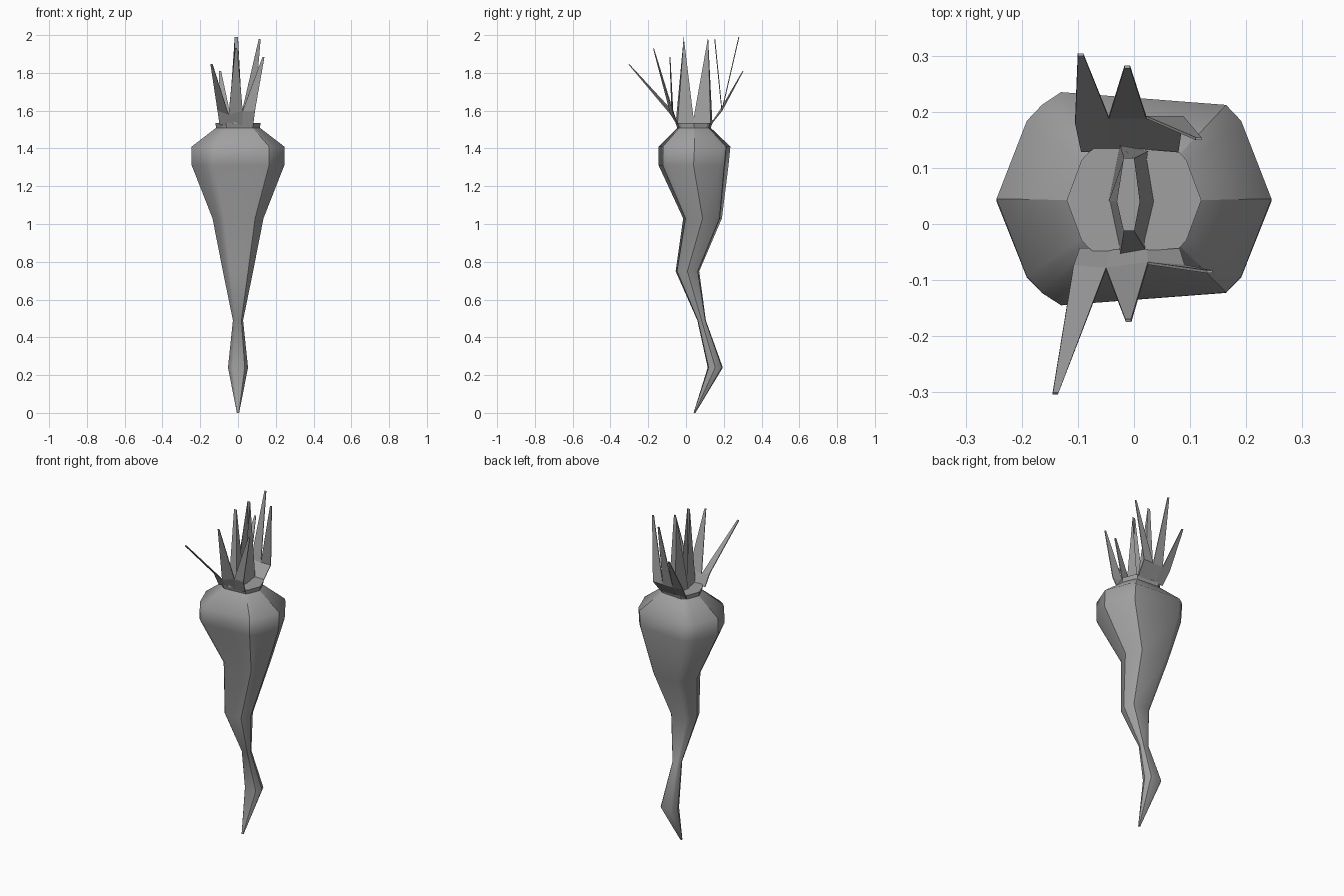
import bpy, bmesh, math

cube = bpy.data.objects.get("Cube")
if cube:
    bpy.data.objects.remove(cube, do_unlink=True)

grey = bpy.data.materials.new("plain grey")
grey.use_nodes = True
colour = (0.35, 0.35, 0.35, 1)
grey.diffuse_color = colour
grey.node_tree.nodes["Principled BSDF"].inputs["Base Color"].default_value = colour


def finish(bm, name):
    bmesh.ops.recalc_face_normals(bm, faces=bm.faces)
    mesh = bpy.data.meshes.new(name)
    bm.to_mesh(mesh)
    bm.free()
    mesh.materials.append(grey)
    obj = bpy.data.objects.new(name, mesh)
    bpy.context.collection.objects.link(obj)
    return obj


def loft(name, rings, caps=(True, True), seams=(), smooth=False):
    """Skin a stack of equal rings, keeping the listed lengthwise seams sharp."""
    bm = bmesh.new()
    rows = [[bm.verts.new(p) for p in ring] for ring in rings]
    n = len(rows[0])
    for a, b in zip(rows, rows[1:]):
        for i in range(n):
            j = (i + 1) % n
            bm.faces.new((a[i], a[j], b[j], b[i]))
    for face in bm.faces:
        face.smooth = smooth
    for a, b in zip(rows, rows[1:]):
        for i in seams:
            bm.edges.get((a[i], b[i])).smooth = False
    for cap, row in zip(caps, (rows[0], rows[-1])):
        if cap:
            bm.faces.new(row)
            for i in range(n):
                bm.edges.get((row[i], row[(i + 1) % n])).smooth = False
    return finish(bm, name)


# Cross-section shared by the root and collar, mirrored front to back
half = [(1, 0), (.78, .73), (.67, .88), (-.53, 1), (-.67, .88), (-.78, .73), (-1, 0)]
outline = half + [(u, -v) for u, v in half[-2:0:-1]]


def ring(z, width, front, back):
    mid, depth = (front + back) / 2, (back - front) / 2
    return [(u * width, mid + v * depth, z) for u, v in outline]


# Crooked tapering root: height, half width, front and back
root = [(0, .006, .04, .05), (.24, .053, .115, .195), (.49, .027, .06, .105),
        (.75, .08, -.055, .07), (1.03, .135, -.015, .19), (1.31, .245, -.145, .225),
        (1.41, .245, -.145, .235), (1.51, .115, -.045, .13)]
loft("root", [ring(*r) for r in root], seams=(0, 2, 6, 10), smooth=True)

# Collar under the leaves
loft("collar", [ring(1.505, .115, -.045, .13), ring(1.535, .12, -.055, .14)])

# Central split sheath with a tall point at each end
base = [(-.045, .04), (-.025, .14), (.025, .13), (.04, .04), (.02, -.045), (-.025, -.055)]
tips = [(-.03, .04), (-.018, .117), (0, .117), (.01, .04), (0, -.012), (-.018, -.012)]
loft("centre_sheath",
     [[(x, y, 1.53) for x, y in base],
      [(x, y, 1.56 if y == .04 else 1.99) for x, y in tips]], caps=(False, False))


def leaf_fan(name, foot_y, roots, points):
    """A bent strip rising from the collar and split into three pointed leaves."""
    bm = bmesh.new()
    foot = [bm.verts.new((r[0] * .9, foot_y, 1.525)) for r in roots]
    top = [bm.verts.new(r) for r in roots]
    for i, (x, y, z) in enumerate(points):
        bm.faces.new((foot[i], foot[i + 1], top[i + 1], top[i]))
        a, b = [bm.verts.new((x + s * .005, y, z)) for s in (-1, 1)]
        bm.faces.new((top[i], top[i + 1], b, a))
    obj = finish(bm, name)
    mod = obj.modifiers.new("thickness", 'SOLIDIFY')
    mod.thickness = .005
    mod.offset = 0


leaf_fan("front_leaves", -.045,
         [(-.108, -.075, 1.6), (-.05, -.08, 1.58), (.025, -.07, 1.6), (.09, -.075, 1.6)],
         [(-.14, -.302, 1.845), (-.01, -.172, 1.93), (.135, -.085, 1.885)])
leaf_fan("back_leaves", .13,
         [(-.105, .18, 1.6), (-.045, .19, 1.6), (.022, .19, 1.6), (.088, .19, 1.6)],
         [(-.095, .302, 1.81), (-.012, .28, 1.99), (.115, .152, 1.98)])
